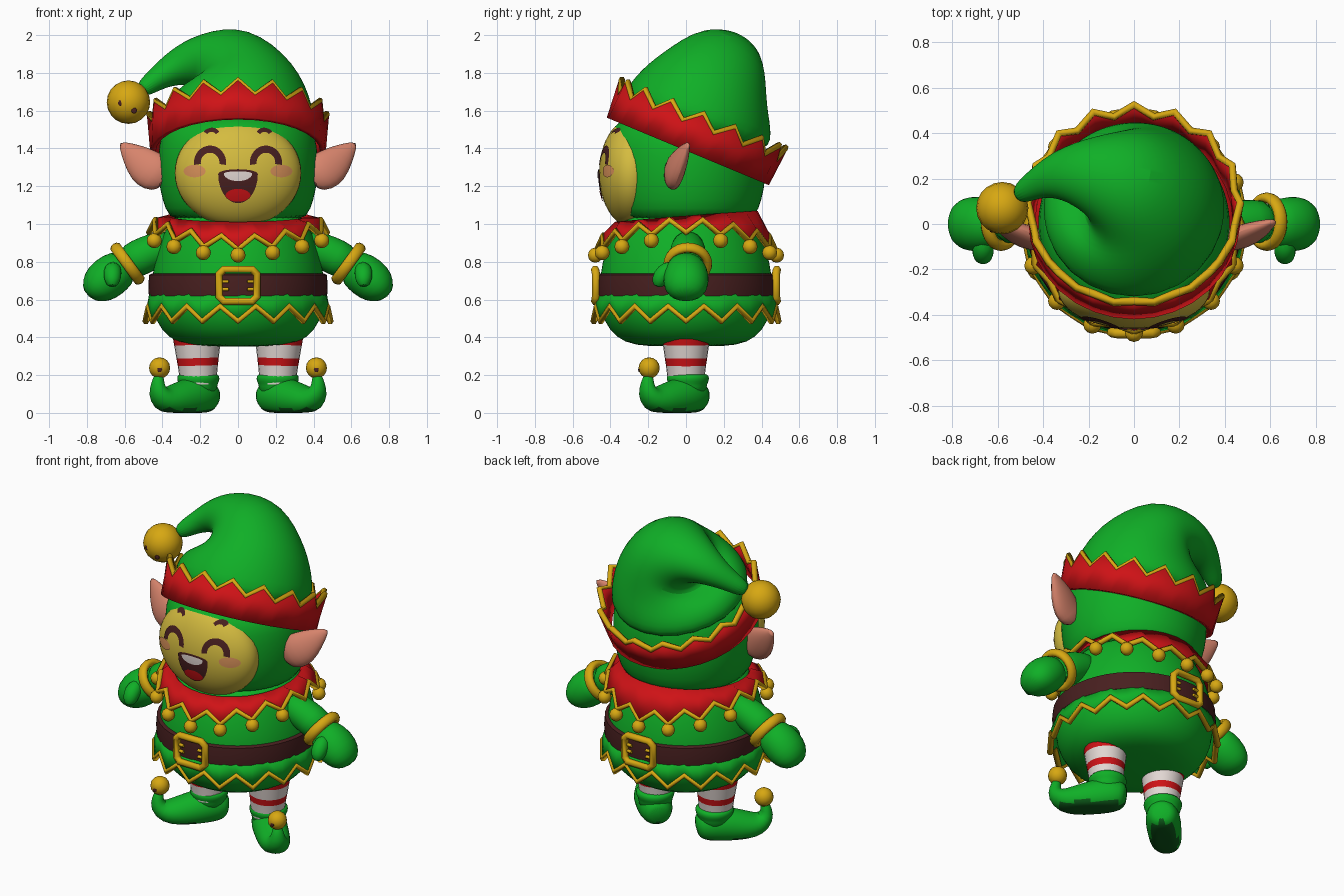
import bpy, bmesh
from math import sin, cos, pi, sqrt, radians
from mathutils import Vector, Matrix

if "Cube" in bpy.data.objects:
    bpy.data.objects.remove(bpy.data.objects["Cube"])


def material(name, *rgb):
    m = bpy.data.materials.new(name)
    m.use_nodes = True
    m.diffuse_color = (*rgb, 1)
    m.node_tree.nodes["Principled BSDF"].inputs["Base Color"].default_value = (*rgb, 1)
    return m


GREEN = material("felt green", .005, .43, .02)
SOLE = material("dark sole green", .004, .1, .01)
RED = material("bright red", .62, .006, .008)
GOLD = material("gold", .68, .39, .006)
BROWN = material("dark brown", .065, .014, .014)
SKIN = material("ear skin", .68, .23, .15)
FACE = material("face yellow", .66, .5, .05)
CHEEK = material("cheek pink", .68, .28, .1)
WHITE = material("stocking white", .76, .68, .65)


def finish(name, verts, faces, mats, rule=None, subsurf=0, solid=0, angle=50):
    me = bpy.data.meshes.new(name)
    me.from_pydata(verts, [], faces)
    bm = bmesh.new()
    bm.from_mesh(me)
    bmesh.ops.recalc_face_normals(bm, faces=bm.faces)
    for f in bm.faces:
        f.smooth = True
        if rule:
            f.material_index = rule(f)
    bm.to_mesh(me)
    bm.free()
    for m in mats:
        me.materials.append(m)
    ob = bpy.data.objects.new(name, me)
    bpy.context.collection.objects.link(ob)
    if solid:
        mod = ob.modifiers.new("thickness", "SOLIDIFY")
        mod.thickness, mod.offset = solid, 0
    if subsurf:
        mod = ob.modifiers.new("smooth", "SUBSURF")
        mod.levels = mod.render_levels = subsurf
    bpy.ops.object.select_all(action="DESELECT")
    ob.select_set(True)
    bpy.context.view_layer.objects.active = ob
    bpy.ops.object.shade_smooth_by_angle(angle=radians(angle))
    return ob


def loft(name, rings, mats, matrix=None, floor=None, segs=24, **kw):
    """Skin elliptical rings (x, y, z, across, depth) set square to their path."""
    path = [Vector(r[:3]) for r in rings]
    verts, n = [], len(rings)
    for i, r in enumerate(rings):
        t = (path[min(i + 1, n - 1)] - path[max(i - 1, 0)]).normalized()
        v = Vector((0, 1, 0))
        v = (v - t * v.dot(t)).normalized()
        u = v.cross(t)
        for k in range(segs):
            a = 2 * pi * k / segs
            p = path[i] + u * r[3] * cos(a) + v * r[-1] * sin(a)
            if floor is not None:
                p.z = max(p.z, floor)
            verts.append(matrix @ p if matrix else p)
    faces = [(i * segs + k, i * segs + (k + 1) % segs, (i + 1) * segs + (k + 1) % segs, (i + 1) * segs + k)
             for i in range(n - 1) for k in range(segs)]
    faces += [tuple(range(segs)), tuple(range((n - 1) * segs, n * segs))]
    return finish(name, verts, faces, mats, **kw)


def turned(name, profile, mats, **kw):
    return loft(name, [(0, 0, z, r, r) for r, z in profile], mats, segs=48, **kw)


def tube(name, pts, radius, mat, cyclic=False):
    cu = bpy.data.curves.new(name, "CURVE")
    cu.dimensions, cu.bevel_depth, cu.bevel_resolution, cu.use_fill_caps = "3D", radius, 1, True
    sp = cu.splines.new("POLY")
    sp.points.add(len(pts) - 1)
    for q, p in zip(sp.points, pts):
        q.co = (*p, 1)
    sp.use_cyclic_u = cyclic
    tmp = bpy.data.objects.new(name + "_path", cu)
    me = bpy.data.meshes.new_from_object(tmp)
    bpy.data.objects.remove(tmp)
    me.materials.clear()
    me.materials.append(mat)
    ob = bpy.data.objects.new(name, me)
    bpy.context.collection.objects.link(ob)


def ball(name, loc, r, mat=GOLD, scale=(1, 1, 1), segs=20):
    bpy.ops.mesh.primitive_uv_sphere_add(segments=segs, ring_count=segs // 2, radius=r, location=loc)
    ob = bpy.context.object
    ob.name, ob.scale = name, scale
    ob.data.materials.append(mat)
    bpy.ops.object.shade_smooth()


def zigzag(name, base, edge, mat, matrix=Matrix(), solid=.02):
    """Ring with a pointed edge, trimmed in gold; angle zero is the front."""
    n = 32
    def at(a, rz):
        return matrix @ Vector((rz[0] * sin(a), -rz[0] * cos(a), rz[1]))
    angles = [2 * pi * i / n for i in range(n)]
    low = [at(a, base(a)) for a in angles]
    rim = [at(a, edge(a, i % 2 == 0)) for i, a in enumerate(angles)]
    faces = [(i, (i + 1) % n, n + (i + 1) % n, n + i) for i in range(n)]
    finish(name, low + rim, faces, [mat], solid=solid)
    tube(name + "_trim", rim, .018, GOLD, True)
    return rim


# Torso, belt and buckles
turned("tunic_body", [(.2, .35), (.33, .37), (.41, .44), (.45, .53), (.458, .62), (.455, .74),
                      (.43, .85), (.395, .95), (.35, 1.03), (.3, 1.06)], [GREEN], subsurf=1)
turned("belt", [(.455, .612), (.472, .62), (.475, .675), (.47, .73), (.455, .738)], [BROWN])
for side, label in ((-1, "front"), (1, "back")):
    def on_belt(x, z, r=.487):
        return x, side * sqrt(r * r - x * x), z
    frame = [(.075, .59), (.1, .615), (.1, .735), (.075, .76)]
    frame += [(-x, z) for x, z in reversed(frame)]
    tube(label + "_buckle", [on_belt(*p) for p in frame], .022, GOLD, True)
    for s in (-1, 1):
        for z in (.655, .695):
            tube(label + "_buckle_prong", [on_belt(s * .1, z, .48), on_belt(s * .05, z, .48)], .01, GOLD)

# Skirt hem and collar with bells
zigzag("skirt", lambda a: (.458, .64), lambda a, tip: (.488, .485) if tip else (.48, .565), GREEN)


def collar_edge(a, tip):
    return (.47, .91 - .045 * cos(2 * a)) if tip else (.445, .98 - .045 * cos(2 * a))


points = zigzag("collar", lambda a: (.37, 1.035 - .03 * cos(a)), collar_edge, RED)
for i, p in enumerate(points[::2]):
    if i not in (4, 12):
        ball("collar_bell", (p.x * 1.02, p.y * 1.02, p.z - .03), .04, segs=12)

# Head: hood and face dome
turned("hood", [(.35, 1), (.385, 1.08), (.415, 1.18), (.425, 1.3), (.42, 1.42), (.39, 1.52), (.28, 1.6)],
       [GREEN], subsurf=1)
FC, FR = Vector((0, -.29, 1.27)), Vector((.335, .17, .285))
ball("face", FC, 1, FACE, FR, 48)


def face_patch(name, cx, cz, rx, up, down, mat, lift=.005, inner=0.0, start=0, end=360):
    """Thin painted shape that follows the dome, in polar form."""
    na, nr, verts = 28, 4, []
    for j in range(nr + 1):
        k = inner + (1 - inner) * j / nr
        for i in range(na + 1):
            a = radians(start + (end - start) * i / na)
            x = cx + rx * k * cos(a)
            z = cz + k * sin(a) * (up if sin(a) > 0 else down)
            d = 1 - (x / FR.x) ** 2 - ((z - FC.z) / FR.z) ** 2
            verts.append((x, FC.y - FR.y * sqrt(max(d, 0)) - lift, z))
    w = na + 1
    finish(name, verts, [(j * w + i, j * w + i + 1, (j + 1) * w + i + 1, (j + 1) * w + i)
                         for j in range(nr) for i in range(na)], [mat])


for s, label in ((1, "left"), (-1, "right")):
    face_patch(label + "_eye", s * .148, 1.325, .085, .09, .09, BROWN, inner=.58, start=-8, end=188)
    face_patch(label + "_brow", s * .14, 1.46, .05, .05, .05, BROWN, inner=.55, start=35, end=145)
    face_patch(label + "_cheek", s * .23, 1.28, .058, .033, .033, CHEEK)
face_patch("mouth", 0, 1.265, .105, .025, .155, BROWN)
face_patch("teeth", 0, 1.267, .075, .012, .04, WHITE, .008)
face_patch("tongue", 0, 1.15, .066, .036, .032, RED, .008)

# Hat with curled tail, tilted pointed band and bell
loft("hat", [(0, .03, 1.47, .425, .425), (0, .08, 1.62, .4, .405), (0, .13, 1.745, .335, .33),
             (-.06, .19, 1.85, .245, .25), (-.2, .22, 1.87, .145, .17), (-.33, .22, 1.83, .095, .11),
             (-.43, .18, 1.77, .06, .065), (-.52, .12, 1.7, .045, .045)], [GREEN], subsurf=2)
tilt = Matrix.Translation((0, .01, 1.385)) @ Matrix.Rotation(radians(-22.6), 4, "X")
zigzag("hat_band", lambda a: (.45, 0), lambda a, tip: (.468, .215) if tip else (.45, .14), RED, tilt, .03)
ball("hat_bell", (-.58, .07, 1.645), .115)
for x, z in ((-.62, 1.64), (-.55, 1.6)):
    ball("hat_bell_hole", (x, -.032, z), .016, BROWN, (1, .4, 1), 10)

for s, label in ((1, "left"), (-1, "right")):
    # Ear
    loft(label + "_ear", [(s * x, y, z, h, d) for x, y, z, h, d in (
        (.38, -.07, 1.23, .07, .045), (.44, -.07, 1.27, .11, .055), (.5, -.045, 1.31, .105, .05),
        (.56, -.015, 1.37, .068, .035), (.625, .015, 1.43, .012, .01))], [SKIN], subsurf=1, segs=12)

    # Sleeve, cuff, mitten and thumb
    loft(label + "_sleeve", [(s * x, .01, z, r, r) for x, z, r in (
        (.33, .9, .08), (.43, .865, .095), (.52, .825, .1), (.6, .78, .095))], [GREEN], subsurf=1, segs=16)
    axis = Vector((s * .81, 0, -.59))
    bpy.ops.mesh.primitive_torus_add(major_radius=.105, minor_radius=.024, major_segments=28, minor_segments=10,
                                     location=(s * .585, .01, .79),
                                     rotation=axis.to_track_quat("Z", "Y").to_euler())
    cuff = bpy.context.object
    cuff.name, cuff.scale.z = label + "_cuff", 1.3
    cuff.data.materials.append(GOLD)
    bpy.ops.object.shade_smooth()
    loft(label + "_mitten", [(s * x, 0, z, r, d) for x, z, r, d in (
        (.58, .79, .09, .09), (.65, .745, .115, .12), (.72, .69, .115, .125), (.765, .645, .085, .105),
        (.79, .615, .035, .05))], [GREEN], subsurf=1, segs=16)
    loft(label + "_thumb", [(s * x, y, z, r, r) for x, y, z, r in (
        (.66, -.06, .78, .04), (.665, -.115, .745, .052), (.665, -.145, .7, .045), (.665, -.15, .665, .022))],
         [GREEN], subsurf=1, segs=12)

    # Striped stocking
    loft(label + "_stocking", [(s * (.205 + z * .03), 0, z, r, r) for z, r in (
        (.15, .095), (.2, .1), (.25, .106), (.29, .112), (.36, .122), (.43, .132))], [RED, WHITE],
         rule=lambda f: int(f.calc_center_median().z < .25 or .29 < f.calc_center_median().z < .36))

    # Curled boot, turned outwards, with its ankle roll and bell
    turn = Matrix.Translation((s * .21, .01, 0)) @ Matrix.Rotation(radians(-45 if s > 0 else -135), 4, "Z")
    loft(label + "_boot", [(x, 0, z, h, w) for x, z, h, w in (
        (-.112, .08, .05, .05), (-.085, .085, .085, .085), (0, .095, .11, .105), (.1, .075, .1, .1),
        (.19, .065, .085, .095), (.26, .07, .07, .08), (.305, .11, .05, .055), (.305, .16, .033, .035),
        (.29, .205, .025, .025))], [GREEN, SOLE], matrix=turn, floor=0, subsurf=1,
         rule=lambda f: int(f.calc_center_median().z < .02))
    loft(label + "_ankle", [(s * .21, .01, z, r, r) for z, r in (
        (.08, .1), (.15, .098), (.165, .112), (.195, .114), (.21, .1))], [GREEN], subsurf=1)
    tip = turn @ Vector((.29, 0, .238))
    ball(label + "_boot_bell", tip, .056, segs=16)
    ball(label + "_boot_bell_hole", tip + Vector((0, -.053, -.01)), .013, BROWN, (1, .4, 1), 10)
